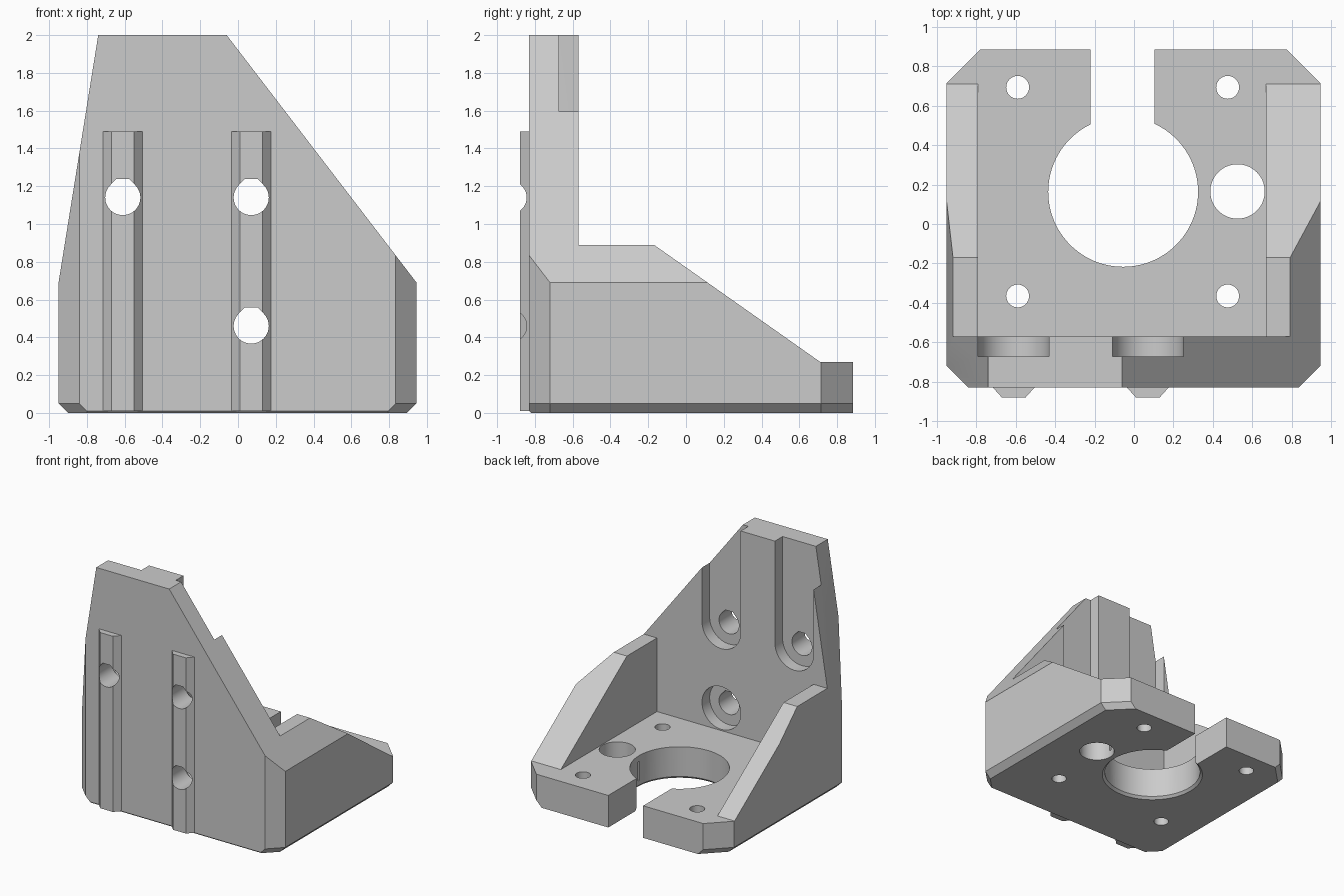
import bpy, bmesh
from math import cos, sin, pi, radians
from mathutils import Vector

if "Cube" in bpy.data.objects:
    bpy.data.objects.remove(bpy.data.objects["Cube"])

grey = bpy.data.materials.new("Plain grey")
grey.use_nodes = True
grey.diffuse_color = (0.6, 0.6, 0.6, 1)
grey.node_tree.nodes["Principled BSDF"].inputs["Base Color"].default_value = (0.6, 0.6, 0.6, 1)


def make_object(name, bm):
    bmesh.ops.recalc_face_normals(bm, faces=bm.faces)
    mesh = bpy.data.meshes.new(name)
    bm.to_mesh(mesh)
    bm.free()
    mesh.materials.append(grey)
    obj = bpy.data.objects.new(name, mesh)
    bpy.context.collection.objects.link(obj)
    return obj


def prism(name, points, axis, low, high):
    """Extrude a 2D outline along x, y or z."""
    place = {"x": lambda a, b, t: (t, a, b),
             "y": lambda a, b, t: (a, t, b),
             "z": lambda a, b, t: (a, b, t)}[axis]
    bm = bmesh.new()
    face = bm.faces.new([bm.verts.new(place(a, b, low)) for a, b in points])
    out = bmesh.ops.extrude_face_region(bm, geom=[face])
    verts = [g for g in out["geom"] if isinstance(g, bmesh.types.BMVert)]
    shift = Vector(place(0, 0, high - low))
    bmesh.ops.translate(bm, verts=verts, vec=shift)
    return make_object(name, bm)


def arc(cx, cy, r, start=0.0, end=2 * pi, steps=64, closed=False):
    count = steps + 1 if closed else steps
    return [(cx + r * cos(start + (end - start) * i / steps),
             cy + r * sin(start + (end - start) * i / steps)) for i in range(count)]


def rect(x0, y0, x1, y1):
    return [(x0, y0), (x1, y0), (x1, y1), (x0, y1)]


def combine(target, other, operation="DIFFERENCE"):
    mod = target.modifiers.new(other.name, "BOOLEAN")
    mod.operation = operation
    mod.solver = "EXACT"
    mod.object = other
    bpy.context.view_layer.update()
    bpy.context.view_layer.objects.active = target
    bpy.ops.object.modifier_apply(modifier=mod.name)
    bpy.data.objects.remove(other)


# Outer block, trimmed by planes into its bevelled convex form
LEFT, RIGHT, FRONT, BACK = -0.95, 0.945, -0.83, 0.885
bm = bmesh.new()
bmesh.ops.create_cube(bm, size=1)
for v in bm.verts:
    v.co = (LEFT if v.co.x < 0 else RIGHT, FRONT if v.co.y < 0 else BACK, 0 if v.co.z < 0 else 2)
planes = [((LEFT, 0, 0.69), (-1.31, 0, 0.21)), ((RIGHT, 0, 0.69), (1.31, 0, 1.005)),
          ((0, FRONT, 0.01), (0, -1, -1))]
for x, sx in ((LEFT, -1), (RIGHT, 1)):
    planes.append(((x, 0, 0.05), (sx, 0, -1)))
    for y, sy in ((-0.72, -1), (0.715, 1)):
        planes.append(((x, y, 0.05), (sx, sy, 0)))
        planes.append(((x, y, 0.05), (sx, sy, -1)))
for point, normal in planes:
    cut = bmesh.ops.bisect_plane(bm, geom=bm.verts[:] + bm.edges[:] + bm.faces[:], dist=1e-5,
                                 plane_co=point, plane_no=Vector(normal).normalized(),
                                 clear_outer=True)
    edges = [g for g in cut["geom_cut"] if isinstance(g, bmesh.types.BMEdge)]
    bmesh.ops.contextual_create(bm, geom=edges)
bracket = make_object("motor_bracket", bm)

# Sloping side walls and the open interior
WALL, FLOOR = -0.57, 0.27
combine(bracket, prism("slope_cut", [(WALL, 2.5), (WALL, 0.89), (-0.17, 0.89), (0.71, FLOOR),
                                     (1.2, FLOOR), (1.2, 2.5)], "x", -1.5, 1.5))
combine(bracket, prism("interior_cut", rect(-0.79, WALL, 0.67, 1.2), "z", FLOOR, 1.2))

# Guide ribs on the front
for x in (-0.61, 0.07):
    outline = [(x - 0.105, FRONT), (x - 0.06, -0.88), (x + 0.06, -0.88), (x + 0.105, FRONT),
               (x + 0.105, -0.8), (x - 0.105, -0.8)]
    combine(bracket, prism("guide_rib", outline, "z", 0.01, 1.49), "UNION")

# Screw head pockets in the inner face of the wall
for x in (-0.61, 0.07):
    slot = [(x + 0.18, 2.3), (x - 0.18, 2.3)] + arc(x, 1.14, 0.18, pi, 2 * pi, 32, True)
    combine(bracket, prism("pocket_cut", slot, "y", -0.672, -0.5))
combine(bracket, prism("round_pocket_cut", arc(0.07, 0.46, 0.18), "y", -0.672, WALL + 0.005))

# Screw holes with flattened peaked tops
for x, z in ((-0.61, 1.14), (0.07, 1.14), (0.07, 0.46)):
    hole = arc(x, z, 0.093, 0.75 * pi, 2.25 * pi, 36, True)
    hole += [(x + 0.034, z + 0.099), (x - 0.034, z + 0.099)]
    combine(bracket, prism("screw_hole_cut", hole, "y", -1, -0.5))

# Motor opening with its slot and lower bevel
CX, CY = -0.055, 0.163
combine(bracket, prism("motor_opening_cut", arc(CX, CY, 0.38, steps=96), "z", -0.2, 0.5))
combine(bracket, prism("motor_slot_cut", rect(-0.22, 0.3, 0.105, 1.2), "z", -0.2, 0.5))
bm = bmesh.new()
bmesh.ops.create_cone(bm, cap_ends=True, segments=96, radius1=0.41, radius2=0.37, depth=0.04)
bmesh.ops.translate(bm, verts=bm.verts, vec=(CX, CY, 0.01))
combine(bracket, make_object("opening_bevel_cut", bm))

# Rod hole, its thin relief slit, and the mounting holes
combine(bracket, prism("rod_hole_cut", arc(0.525, 0.165, 0.138), "z", -0.2, 0.5))
combine(bracket, prism("slit_cut", rect(0.25, 0.155, 0.45, 0.175), "z", 0.06, 0.22))
for x in (-0.59, 0.475):
    for y in (-0.365, 0.693):
        combine(bracket, prism("mount_hole_cut", arc(x, y, 0.058, steps=32), "z", -0.2, 0.5))

# Shading
bpy.ops.object.select_all(action="DESELECT")
bracket.select_set(True)
bpy.context.view_layer.objects.active = bracket
bpy.ops.object.shade_smooth_by_angle(angle=radians(25))
